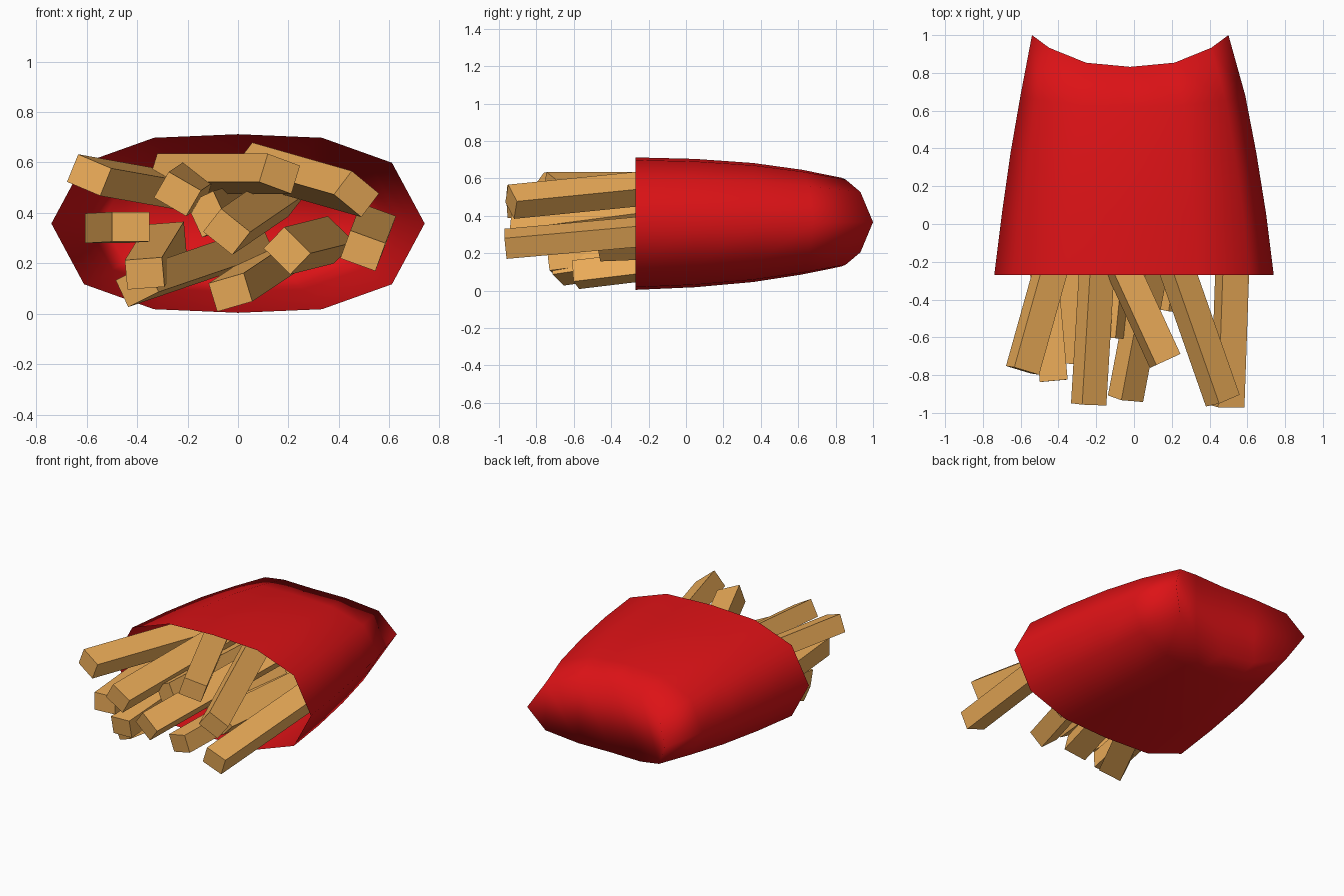
import bpy, bmesh
from math import radians, cos, sin
from mathutils import Vector

if "Cube" in bpy.data.objects:
    bpy.data.objects.remove(bpy.data.objects["Cube"])


def material(name, color):
    m = bpy.data.materials.new(name)
    m.diffuse_color = (*color, 1)
    m.use_nodes = True
    m.node_tree.nodes["Principled BSDF"].inputs["Base Color"].default_value = m.diffuse_color
    return m


RED = material("red_card", (0.72, 0.006, 0.008))
GOLD = material("fried_potato", (0.85, 0.42, 0.10))


def finish(bm, name, mat, smooth=False):
    bmesh.ops.recalc_face_normals(bm, faces=bm.faces)
    for f in bm.faces:
        f.smooth = smooth
    me = bpy.data.meshes.new(name)
    bm.to_mesh(me)
    bm.free()
    me.materials.append(mat)
    ob = bpy.data.objects.new(name, me)
    bpy.context.collection.objects.link(ob)
    return ob


# Pouch: 12-sided rings, widest at the open mouth, bending back at the corners
# quarter section as (x factor, z factor, backward sweep factor)
QUARTER = [(1, 0, 1), (0.825, 0.68, 0.6), (0.45, 0.96, 0.13), (0, 1, 0)]
SECTION = (QUARTER
           + [(-x, z, s) for x, z, s in QUARTER[2::-1]]
           + [(-x, -z, s) for x, z, s in QUARTER[1:]]
           + [(x, -z, s) for x, z, s in QUARTER[2:0:-1]])
# y, half width, half height, centre x, centre z, corner sweep
RINGS = [(-0.27, 0.74, 0.354, 0, 0.358, 0),
         (0.05, 0.70, 0.343, 0, 0.361, 0),
         (0.36, 0.65, 0.318, -0.003, 0.364, 0.02),
         (0.62, 0.595, 0.28, -0.006, 0.366, 0.06),
         (0.832, 0.52, 0.237, -0.02, 0.366, 0.168)]

bm = bmesh.new()
rings = [[bm.verts.new((cx + x * w, y + s * sweep, cz + z * h))
          for x, z, s in SECTION] for y, w, h, cx, cz, sweep in RINGS]
for a, b in zip(rings, rings[1:]):
    for i in range(12):
        j = (i + 1) % 12
        bm.faces.new((a[i], a[j], b[j], b[i]))
# Concave closed end: strips joining upper and lower halves of the last ring
end = rings[-1]
bm.faces.new((end[0], end[1], end[11]))
for i in range(1, 5):
    bm.faces.new((end[i], end[i + 1], end[11 - i], end[12 - i]))
bm.faces.new((end[5], end[6], end[7]))
finish(bm, "pouch", RED, smooth=True)


# Fries: tip centre, drift in x and z towards the hidden end, roll, length
def fry(index, tip, drift, roll, length=1.2, wide=0.148, thick=0.118):
    d = Vector((drift[0], 1, drift[1])).normalized()
    u = Vector((cos(radians(roll)), 0, sin(radians(roll))))
    u = (u - d * u.dot(d)).normalized()
    v = u.cross(d)
    bm = bmesh.new()
    bmesh.ops.create_cube(bm, size=1)
    for p in bm.verts:
        x, y, z = p.co
        p.co = Vector(tip) + u * x * wide + d * (y + 0.5) * length + v * z * thick
    finish(bm, f"fry_{index:02d}", GOLD)


FRIES = [((-0.59, -0.775, 0.55), (0.28, -0.05), -22),
         ((-0.24, -0.955, 0.475), (0.06, 0.04), -30),
         ((0.165, -0.725, 0.555), (-0.46, 0.0), -17, 1.05),
         ((0.47, -0.935, 0.475), (-0.35, 0.10), -37),
         ((-0.425, -0.83, 0.345), (-0.09, -0.005), 0),
         ((-0.045, -0.925, 0.325), (0.19, 0.13), -38),
         ((0.195, -0.46, 0.25), (0.16, 0.04), -44, 1.1),
         ((0.495, -0.965, 0.25), (0.035, 0.09), -20),
         ((-0.03, -0.59, 0.085), (0.18, 0.12), 17, 1.1),
         ((-0.37, -0.73, 0.16), (0.08, 0.13), 5, 1.1),
         ((-0.40, -0.68, 0.11), (0.44, 0.15), 25, 1.15),
         ((-0.12, -0.60, 0.395), (0.10, 0.03), -65)]
for n, spec in enumerate(FRIES, 1):
    fry(n, *spec)
